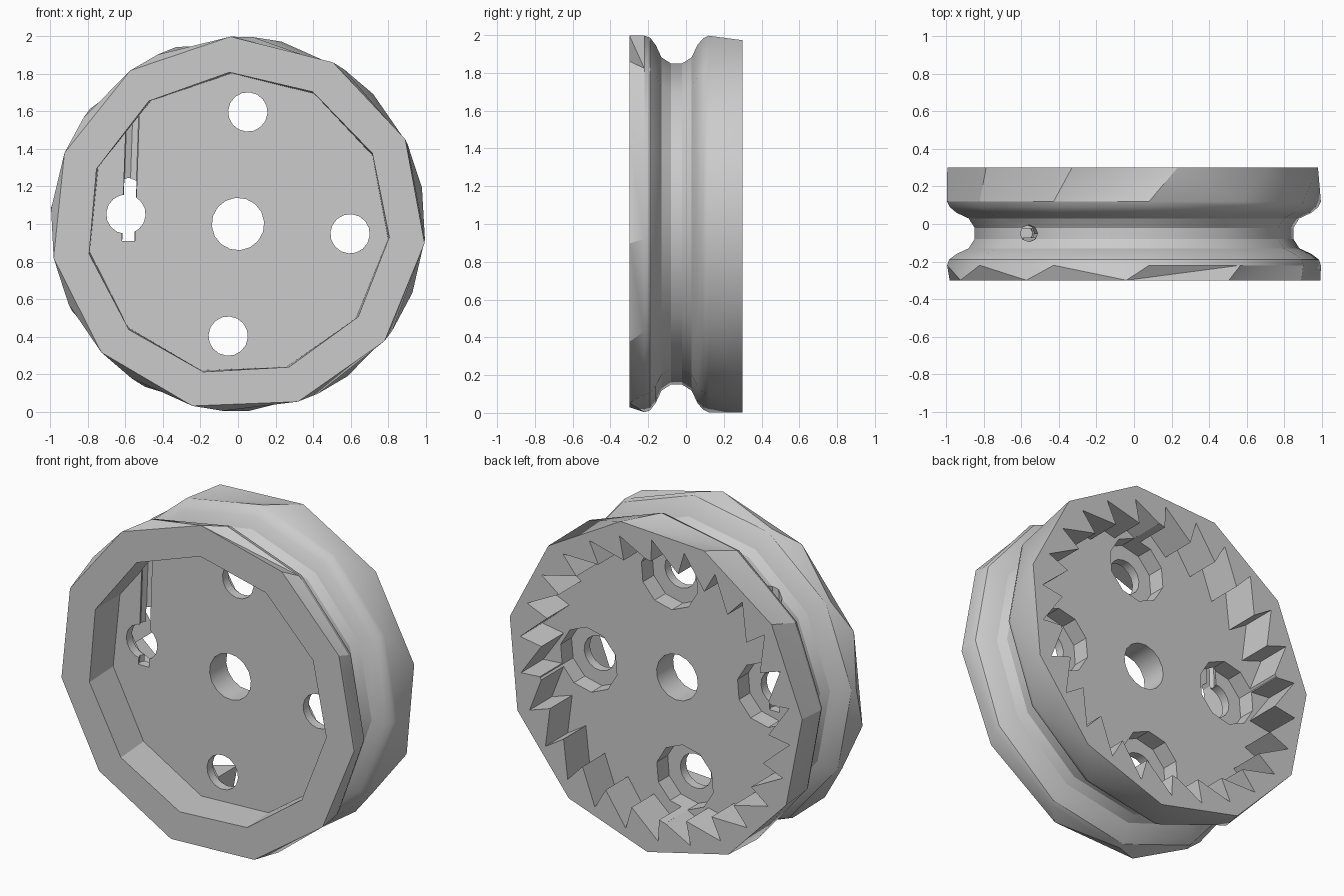
import bpy
import bmesh
from math import sin, cos, pi, radians
from mathutils import Vector

if "Cube" in bpy.data.objects:
    bpy.data.objects.remove(bpy.data.objects["Cube"], do_unlink=True)

grey = bpy.data.materials.new("light_grey")
grey.use_nodes = True
grey.diffuse_color = (0.6, 0.6, 0.6, 1)
grey.node_tree.nodes["Principled BSDF"].inputs["Base Color"].default_value = (0.6, 0.6, 0.6, 1)


def polar(r, angle, y, cx=0, cz=1):
    return Vector((cx + r * cos(angle), y, cz + r * sin(angle)))


def ring(sides, phase, r, y, cx=0, cz=1):
    return [polar(r, radians(phase) + 2 * pi * i / sides, y, cx, cz) for i in range(sides)]


def loft(name, rings):
    """Closed solid through rings; rings with unequal counts are zipped with triangles."""
    bm = bmesh.new()
    loops = [[bm.verts.new(p) for p in pts] for pts in rings]
    for a, b in zip(loops, loops[1:]):
        n, m = len(a), len(b)
        if n == m:
            for i in range(n):
                k = (i + 1) % n
                bm.faces.new((a[i], a[k], b[k], b[i]))
            continue
        i = j = 0
        while i < n or j < m:
            if j == m or (i < n and (i + 0.5) / n <= (j + 0.5) / m):
                bm.faces.new((a[i % n], a[(i + 1) % n], b[j % m]))
                i += 1
            else:
                bm.faces.new((a[i % n], b[(j + 1) % m], b[j % m]))
                j += 1
    bm.faces.new(loops[0])
    bm.faces.new(loops[-1])
    bmesh.ops.recalc_face_normals(bm, faces=bm.faces[:])
    mesh = bpy.data.meshes.new(name)
    bm.to_mesh(mesh)
    bm.free()
    mesh.materials.append(grey)
    obj = bpy.data.objects.new(name, mesh)
    bpy.context.collection.objects.link(obj)
    return obj


# Grooved body: coarse flange edges around a smooth rope groove
groove = [(-0.22, 1.0), (-0.19, 0.99), (-0.16, 0.95), (-0.13, 0.885), (-0.08, 0.853),
          (-0.02, 0.853), (0.03, 0.885), (0.06, 0.95), (0.09, 0.985), (0.12, 1.0)]
wheel = loft("pulley_wheel",
             [ring(11, 92.3, 1.0, -0.3)]
             + [ring(12, 85.4, r, y) for y, r in groove]
             + [ring(11, 76.6, 1.0, 0.3)])

FRONT, BACK = -0.075, 0.085   # faces of the web

# Front recess
cutters = [loft("front_recess", [ring(11, 93.2, 0.81, -0.4), ring(11, 93.2, 0.81, -0.3),
                                 ring(11, 92.4, 0.805, FRONT)])]

# Back recess with a saw-tooth ratchet rim: steep radial face, long sloping flank
TEETH = 26


def saw_ring(y):
    step = 2 * pi / TEETH
    pts = []
    for i in range(TEETH):
        pts.append(polar(0.77, (i + 0.35) * step, y))
        pts.append(polar(0.915, (i + 0.4) * step, y))
    return pts


cutters.append(loft("ratchet_recess", [saw_ring(BACK), saw_ring(0.4)]))

# Centre bore, four holes and their counterbores
cutters.append(loft("centre_bore", [ring(16, 5, 0.14, -0.5), ring(16, 5, 0.14, 0.5)]))
for k in range(4):
    c = polar(0.6, radians(85 + 90 * k), 0)
    for name, sides, r, y0 in (("bolt_hole", 16, 0.105, -0.5), ("counterbore", 10, 0.195, -0.02)):
        cutters.append(loft(name, [ring(sides, 85, r, y, c.x, c.z) for y in (y0, 0.5)]))

# Rope channel from the groove down into one hole
lower, upper = Vector((-0.585, -0.05, 0.91)), Vector((-0.55, -0.05, 1.9))
cutters.append(loft("rope_channel", [
    [end + Vector((0.045 * cos(a), 0.045 * sin(a), 0)) for a in [2 * pi * i / 8 for i in range(8)]]
    for end in (lower, upper)]))

# Cut everything out of the body
bpy.context.view_layer.objects.active = wheel
for cutter in cutters:
    cutter.hide_render = True
    mod = wheel.modifiers.new(cutter.name, "BOOLEAN")
    mod.operation = "DIFFERENCE"
    mod.solver = "EXACT"
    mod.object = cutter
    bpy.ops.object.modifier_apply(modifier=mod.name)
    bpy.data.objects.remove(cutter, do_unlink=True)

# Smooth groove, crisp cuts
bpy.ops.object.select_all(action="DESELECT")
wheel.select_set(True)
bpy.ops.object.shade_smooth_by_angle(angle=radians(31))
